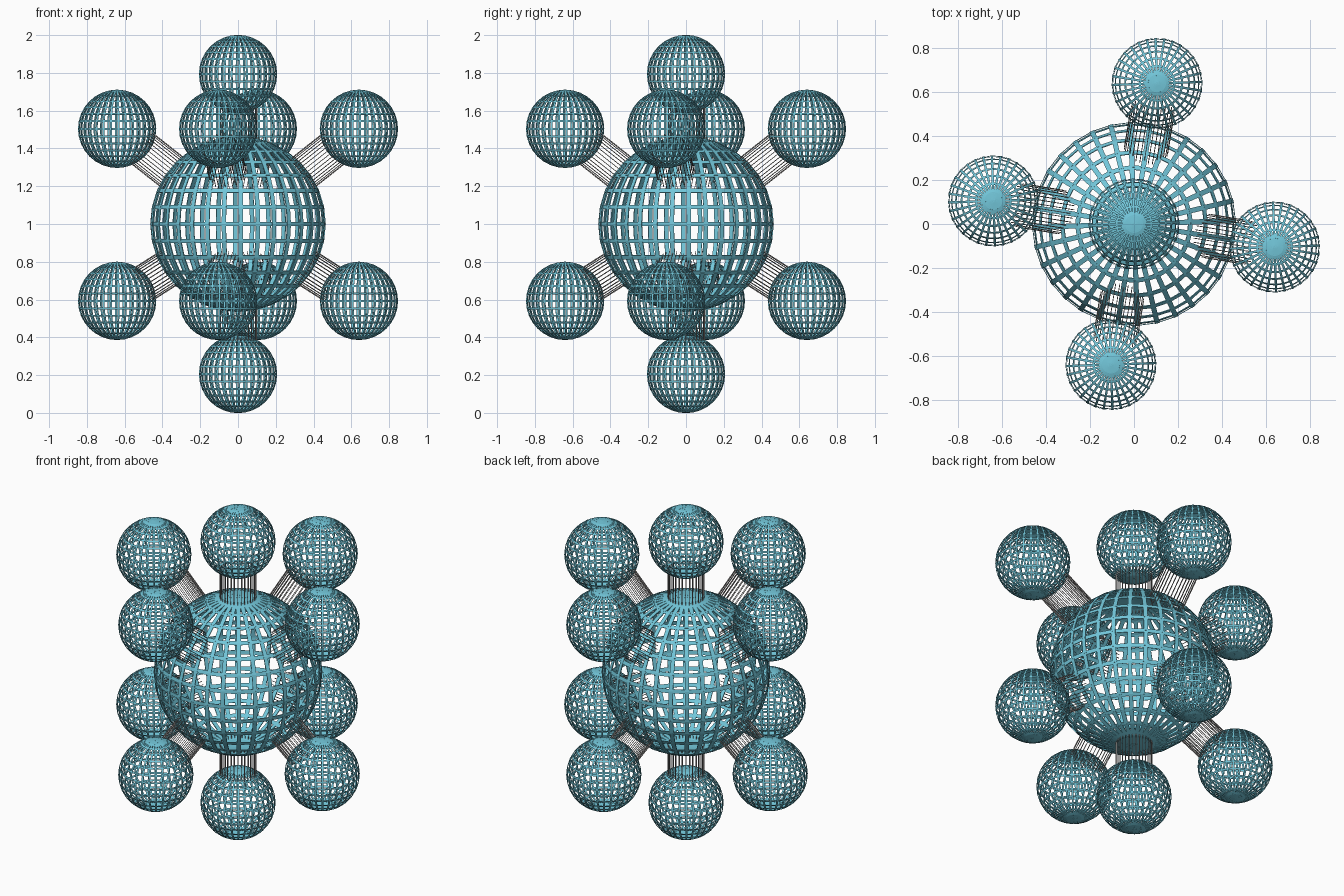
import bpy, bmesh, math
from mathutils import Vector

if "Cube" in bpy.data.objects:
    bpy.data.objects.remove(bpy.data.objects["Cube"])

SEG, RINGS = 32, 16
CENTRE = Vector((0, 0, 1))
TURN = -math.atan2(0.105, 0.64)      # the whole model is turned slightly about z


def material(name, rgb):
    m = bpy.data.materials.new(name)
    m.diffuse_color = (*rgb, 1)
    m.use_nodes = True
    m.node_tree.nodes["Principled BSDF"].inputs["Base Color"].default_value = m.diffuse_color
    return m


blue = material("light_blue", (0.17, 0.57, 0.70))
grey = material("wire_grey", (0.40, 0.38, 0.37))


def bar(bm, a, b, out, width, thick):
    """Flat bar from a to b whose broad face looks along out."""
    side = (b - a).cross(out).normalized()
    up = side.cross(b - a).normalized()
    ends = []
    for p in (a, b):
        ends.append([bm.verts.new(p + side * width / 2 * i + up * thick / 2 * j)
                     for i, j in ((-1, -1), (1, -1), (1, 1), (-1, 1))])
    u, v = ends
    bm.faces.new(u[::-1])
    bm.faces.new(v)
    for k in range(4):
        n = (k + 1) % 4
        bm.faces.new((u[k], u[n], v[n], v[k]))


def to_mesh(bm, name, mat):
    bmesh.ops.recalc_face_normals(bm, faces=bm.faces)
    me = bpy.data.meshes.new(name)
    bm.to_mesh(me)
    bm.free()
    me.materials.append(mat)
    return me


def place(name, mesh, loc):
    ob = bpy.data.objects.new(name, mesh)
    ob.location = loc
    bpy.context.collection.objects.link(ob)
    return ob


def lattice_sphere(name, r):
    """Globe of meridian and ring bars, poles on z."""
    bm = bmesh.new()

    def pt(i, j):
        t, p = math.pi * i / RINGS, math.tau * j / SEG + TURN
        return Vector((math.sin(t) * math.cos(p), math.sin(t) * math.sin(p), math.cos(t))) * r

    for j in range(SEG):
        for i in range(RINGS):
            a, b = pt(i, j), pt(i + 1, j)
            bar(bm, a, b, a + b, r * 0.05, r * 0.012)
            if i:
                c = pt(i, j + 1)
                bar(bm, a, c, a + c, r * 0.05, r * 0.008)
    return to_mesh(bm, name, blue)


def wire_tube(name, length, r=0.1):
    """Open bundle of thin straight wires around z."""
    bm = bmesh.new()
    for j in range(SEG):
        p = math.tau * j / SEG
        out = Vector((math.cos(p), math.sin(p), 0))
        h = Vector((0, 0, length / 2))
        bar(bm, out * r - h, out * r + h, out, 0.003, 0.003)
    return to_mesh(bm, name, grey)


# Large central globe
place("central_globe", lattice_sphere("central_globe", 0.462), CENTRE)

# Outer globes: one on each pole, four above and four below the middle
spots = [Vector((0, 0, 0.794)), Vector((0, 0, -0.794))]
for z in (0.504, -0.407):
    for x, y in ((0.64, -0.105), (0.105, 0.64), (-0.64, 0.105), (-0.105, -0.64)):
        spots.append(Vector((x, y, z)))

small = lattice_sphere("outer_globe", 0.206)
for n, s in enumerate(spots):
    place(f"outer_globe_{n + 1}", small, CENTRE + s)
    # Wire tube joining it to the centre
    d0, d1 = 0.43, s.length - 0.165
    tube = place(f"wire_tube_{n + 1}", wire_tube("wire_tube", d1 - d0),
                 CENTRE + s.normalized() * (d0 + d1) / 2)
    tube.rotation_euler = s.to_track_quat('Z', 'Y').to_euler()
